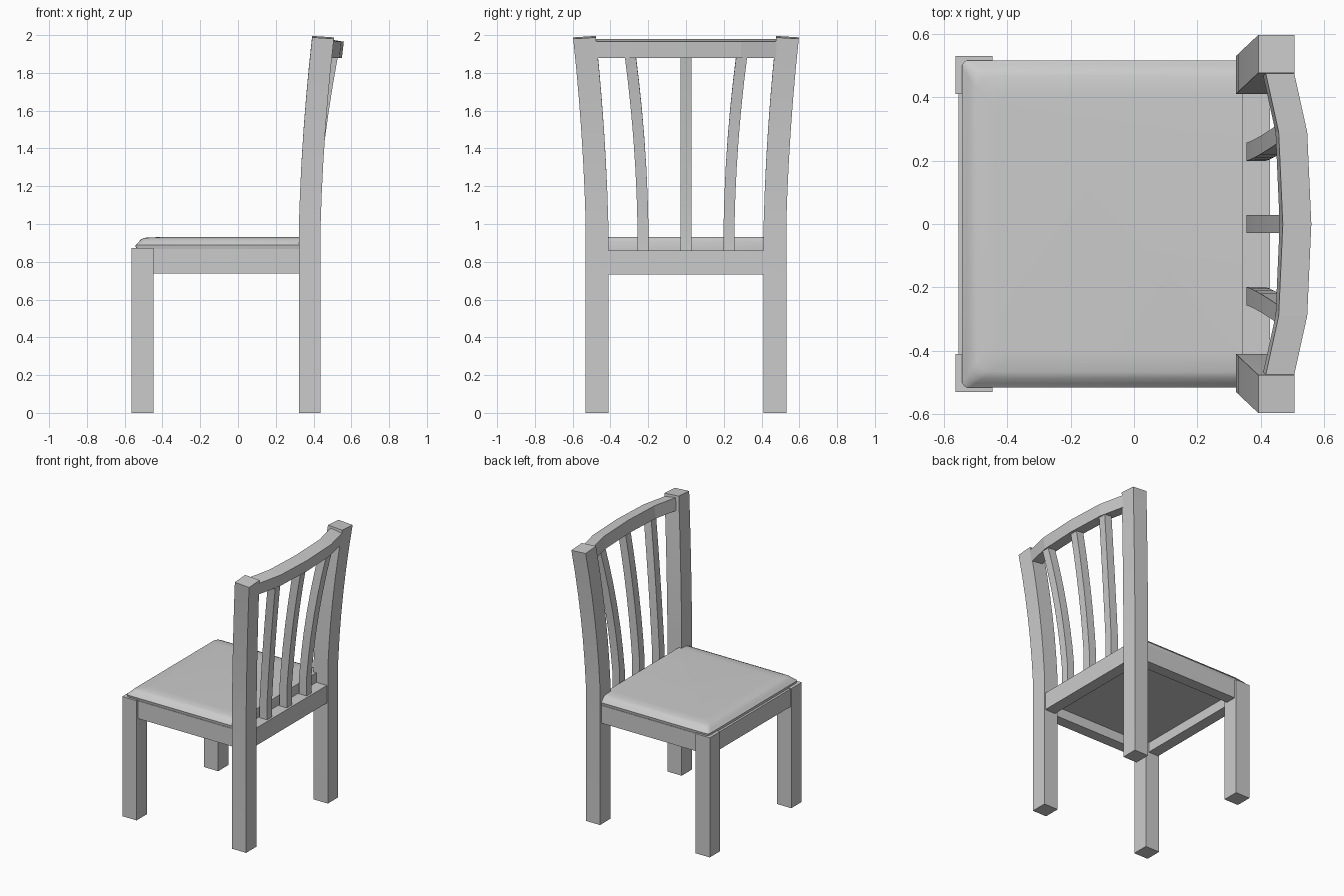
import bpy, bmesh, math

if "Cube" in bpy.data.objects:
    bpy.data.objects.remove(bpy.data.objects["Cube"])


def make(name, bm, smooth=False):
    bmesh.ops.recalc_face_normals(bm, faces=bm.faces[:])
    me = bpy.data.meshes.new(name)
    bm.to_mesh(me)
    bm.free()
    ob = bpy.data.objects.new(name, me)
    bpy.context.collection.objects.link(ob)
    if smooth:
        bpy.ops.object.select_all(action='DESELECT')
        ob.select_set(True)
        bpy.context.view_layer.objects.active = ob
        bpy.ops.object.shade_smooth_by_angle(angle=math.radians(30))
    return ob


def loft(name, rings, smooth=False):
    """Skin a list of equal-length point rings and cap both ends."""
    bm = bmesh.new()
    vs = [[bm.verts.new(p) for p in r] for r in rings]
    n = len(vs[0])
    for a, b in zip(vs, vs[1:]):
        for i in range(n):
            j = (i + 1) % n
            bm.faces.new((a[i], a[j], b[j], b[i]))
    bm.faces.new(vs[0][::-1])
    bm.faces.new(vs[-1])
    return make(name, bm, smooth)


def rect(x0, x1, y0, y1, z):
    return [(x0, y0, z), (x1, y0, z), (x1, y1, z), (x0, y1, z)]


def box(name, x0, x1, y0, y1, z0, z1):
    return loft(name, [rect(x0, x1, y0, y1, z0), rect(x0, x1, y0, y1, z1)])


def bent_bar(name, x, y, hx, hy, z0, bend, z1, dx, dy, lx=0.4, ly=0.4, steps=6):
    """Upright bar, straight up to 'bend', then curving by dx, dy at z1.
    lx, ly: share of the offset that is linear, the rest is quadratic."""
    rings = [[(x + a * hx, y + b * hy, z0) for a, b in CORNERS]]
    h = z1 - bend
    for i in range(steps + 1):
        t = i / steps
        cx = x + dx * (lx * t + (1 - lx) * t * t)
        cy = y + dy * (ly * t + (1 - ly) * t * t)
        tilt = 0.6 / h * min(1, 3 * t)
        sx = dx * (lx + 2 * (1 - lx) * t) * tilt
        sy = dy * (ly + 2 * (1 - ly) * t) * tilt
        rings.append([(cx + a * hx, cy + b * hy,
                       bend + h * t - sx * a * hx - sy * b * hy)
                      for a, b in CORNERS])
    return loft(name, rings, True)


CORNERS = [(-1, -1), (1, -1), (1, 1), (-1, 1)]

# legs, back posts and side rails
for s, side in ((1, "left"), (-1, "right")):
    y0, y1 = sorted((0.41 * s, 0.53 * s))
    box("front_leg_" + side, -0.563, -0.447, y0, y1, 0, 0.873)
    bent_bar("back_post_" + side, 0.38, 0.471 * s, 0.0575, 0.06,
             0, 1.0, 1.988, 0.07, 0.066 * s)
    y0, y1 = sorted((0.435 * s, 0.516 * s))
    box("side_rail_" + side, -0.46, 0.34, y0, y1, 0.738, 0.867)

# front and back seat rails
box("front_rail", -0.555, -0.473, -0.42, 0.42, 0.738, 0.867)
box("back_rail", 0.345, 0.43, -0.42, 0.42, 0.732, 0.86)

# back slats
for name, y, dy in (("slat_left", 0.228, 0.068), ("slat_middle", 0, 0),
                    ("slat_right", -0.228, -0.068)):
    bent_bar(name, 0.385, y, 0.03, 0.029, 0.85, 1.0, 1.9, 0.115, dy, 0.55, 0.25)

# curved top rail
path = [(-0.49, 0.411), (-0.29, 0.455), (0, 0.468), (0.29, 0.455), (0.49, 0.411)]
loft("top_rail", [[(x - 0.008, y, 1.89), (x + 0.082, y, 1.879),
                   (x + 0.092, y, 1.965), (x + 0.002, y, 1.98)] for y, x in path])


# padded seat, rounded at the front and sides, square at the back
def outline(inset, z, r):
    x0, x1, y = -0.543 + inset, 0.345, 0.517 - inset
    pts = []
    for cx, cy, start, rad in ((x1, y, 0, 0.005), (x0, y, 90, r),
                               (x0, -y, 180, r), (x1, -y, 270, 0.005)):
        ox = cx - math.copysign(rad, cx)
        oy = cy - math.copysign(rad, cy)
        for i in range(5):
            a = math.radians(start + 22.5 * i)
            pts.append((ox + rad * math.cos(a), oy + rad * math.sin(a), z))
    return pts


loft("seat", [outline(i, z, r) for i, z, r in (
    (0.06, 0.81, 0.02), (0.06, 0.862, 0.02), (0.004, 0.866, 0.02),
    (0.0, 0.888, 0.02), (0.014, 0.902, 0.028), (0.03, 0.919, 0.035),
    (0.05, 0.927, 0.04), (0.11, 0.93, 0.05))], True)
